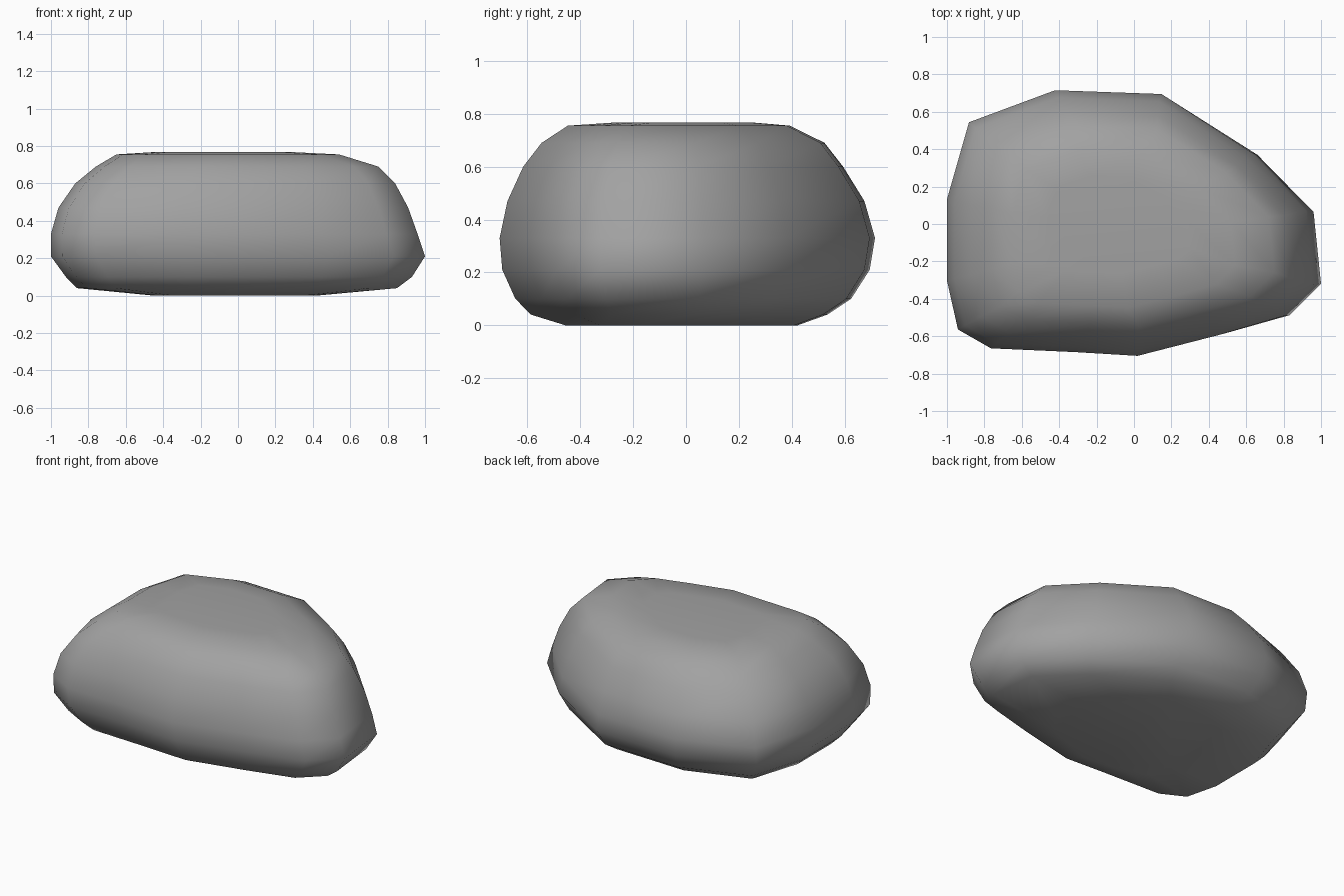
import bpy, bmesh

cube = bpy.data.objects.get("Cube")
if cube:
    bpy.data.objects.remove(cube)

# Widest outline of the boulder, counter-clockwise from above
OUTLINE = [(-1, -.3), (-.94, -.56), (-.76, -.66), (-.3, -.68), (.04, -.7),
           (.48, -.59), (.83, -.49), (1, -.32), (.96, .07), (.66, .38),
           (.17, .69), (-.41, .71), (-.88, .54), (-1, .13)]

# Height of each layer, then its left, right, front and back reach
LAYERS = [(0, -.45, .42, -.46, .42), (.04, -.86, .85, -.59, .53),
          (.1, -.92, .93, -.65, .62), (.21, -1, 1, -.7, .69),
          (.33, -1, .96, -.71, .71), (.47, -.96, .91, -.68, .67),
          (.6, -.87, .84, -.62, .59), (.69, -.76, .75, -.55, .52),
          (.755, -.65, .54, -.45, .39), (.767, -.46, .3, -.27, .25)]


def fit(value, half, low, high):
    """Move a value from -half..half to low..high."""
    return low + (value + half) / (2 * half) * (high - low)


# Stack the fitted outlines and skin them
bm = bmesh.new()
rings = [[bm.verts.new((fit(x, 1, x0, x1), fit(y, .705, y0, y1), z))
          for x, y in OUTLINE] for z, x0, x1, y0, y1 in LAYERS]
count = len(OUTLINE)
for low, high in zip(rings, rings[1:]):
    for i in range(count):
        j = (i + 1) % count
        bm.faces.new((low[i], low[j], high[j], high[i]))
bm.faces.new(rings[0][::-1])
bm.faces.new(rings[-1])
for face in bm.faces:
    face.smooth = True
mesh = bpy.data.meshes.new("boulder")
bm.to_mesh(mesh)
bm.free()

# Plain grey stone
stone = bpy.data.materials.new("grey stone")
stone.use_nodes = True
colour = (.36, .36, .36, 1)
stone.diffuse_color = colour
stone.node_tree.nodes["Principled BSDF"].inputs["Base Color"].default_value = colour
mesh.materials.append(stone)

boulder = bpy.data.objects.new("boulder", mesh)
bpy.context.collection.objects.link(boulder)
